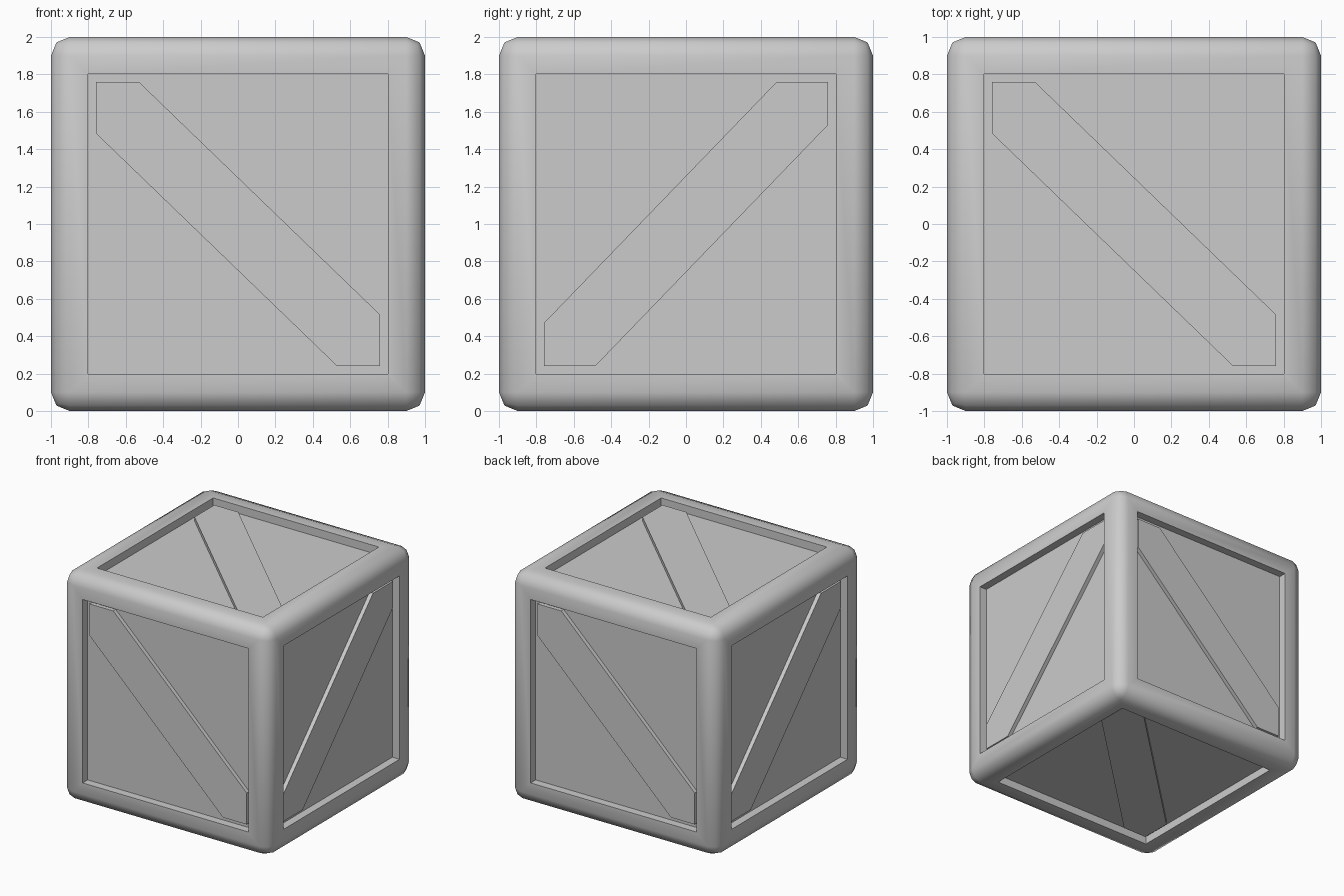
import bpy, bmesh
from mathutils import Vector

if "Cube" in bpy.data.objects:
    bpy.data.objects.remove(bpy.data.objects["Cube"])

OPEN = 0.76      # half width of each panel opening
DEPTH = 0.07     # recess of the panels
BRACE = 0.035    # thickness of the diagonal braces
CENTRE = Vector((0, 0, 1))


def make_object(name, bm):
    mesh = bpy.data.meshes.new(name)
    bm.to_mesh(mesh)
    bm.free()
    obj = bpy.data.objects.new(name, mesh)
    bpy.context.collection.objects.link(obj)
    return obj


# Crate body: rounded cube with a recessed panel on every side
bm = bmesh.new()
bmesh.ops.create_cube(bm, size=2)
bmesh.ops.bevel(bm, geom=bm.edges[:], offset=0.1, segments=2, profile=0.5,
                affect='EDGES')
bmesh.ops.translate(bm, verts=bm.verts, vec=CENTRE)
bm.normal_update()
panels = [f for f in bm.faces if f.calc_area() > 2]
bmesh.ops.inset_individual(bm, faces=panels, thickness=0.9 - OPEN)
bm.normal_update()
for face in bmesh.ops.extrude_discrete_faces(bm, faces=panels)["faces"]:
    face.normal_update()
    bmesh.ops.translate(bm, verts=face.verts, vec=face.normal * -DEPTH)
bmesh.ops.recalc_face_normals(bm, faces=bm.faces)
body = make_object("crate_body", bm)
bpy.context.view_layer.objects.active = body
body.select_set(True)
bpy.ops.object.shade_smooth_by_angle(angle=1.05)

# Diagonal braces: a board clipped to the opening, one for each side
PROFILE = [(-OPEN, OPEN), (-OPEN, 0.485), (0.53, -OPEN),
           (OPEN, -OPEN), (OPEN, -0.485), (-0.53, OPEN)]
X, Y, Z = Vector((1, 0, 0)), Vector((0, 1, 0)), Vector((0, 0, 1))
SIDES = {"front": (X, Z), "back": (-X, Z), "right": (-Z, Y),
         "left": (-Z, -Y), "top": (X, Y), "bottom": (X, -Y)}

for side, (u, v) in SIDES.items():
    n = u.cross(v)
    bm = bmesh.new()
    base = CENTRE + n * (1 - DEPTH)
    rim = [bm.verts.new(base + n * BRACE + u * a + v * b) for a, b in PROFILE]
    foot = [bm.verts.new(p.co - n * BRACE) for p in rim]
    bm.faces.new(rim)
    for i in range(len(rim)):
        j = (i + 1) % len(rim)
        bm.faces.new((rim[j], rim[i], foot[i], foot[j]))
    make_object(side + "_brace", bm)
